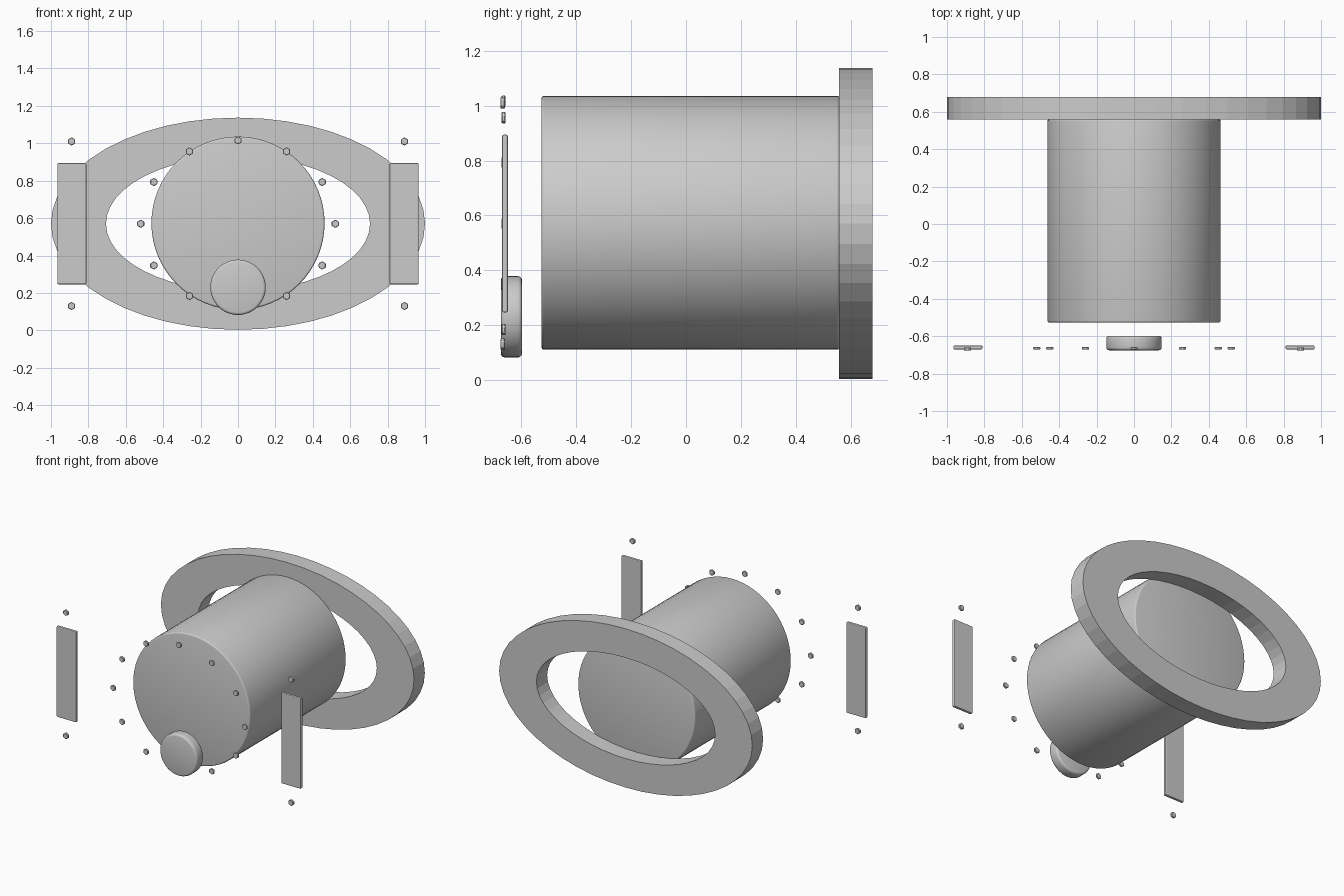
import bpy, bmesh, math

cube = bpy.data.objects.get("Cube")
if cube:
    bpy.data.objects.remove(cube, do_unlink=True)

CZ = 0.57  # height of the main axis

grey = bpy.data.materials.new("plain_grey")
grey.use_nodes = True
grey.diffuse_color = (0.6, 0.6, 0.6, 1)
grey.node_tree.nodes["Principled BSDF"].inputs["Base Color"].default_value = (0.6, 0.6, 0.6, 1)


def finish(obj, name, bevel=0, segments=1, smooth=False):
    obj.name = name
    obj.data.materials.append(grey)
    bpy.ops.object.transform_apply(location=False, rotation=True, scale=True)
    if bevel:
        mod = obj.modifiers.new("edge_bevel", 'BEVEL')
        mod.width = bevel
        mod.segments = segments
        mod.limit_method = 'ANGLE'
        mod.angle_limit = math.radians(50)
        bpy.ops.object.modifier_apply(modifier=mod.name)
    if smooth:
        bpy.ops.object.shade_smooth_by_angle(angle=math.radians(40))
    return obj


def disc(name, x, z, y0, y1, radius, sides, **kw):
    """Cylinder lying along y between y0 and y1."""
    bpy.ops.mesh.primitive_cylinder_add(
        vertices=sides, radius=radius, depth=y1 - y0,
        location=(x, (y0 + y1) / 2, z), rotation=(math.pi / 2, 0, 0))
    return finish(bpy.context.object, name, **kw)


# Main barrel and small round knob
disc("barrel", 0, 0.573, -0.527, 0.56, 0.463, 64, bevel=0.01, segments=3, smooth=True)
disc("knob", 0, 0.23, -0.675, -0.598, 0.148, 48, bevel=0.014, segments=3, smooth=True)

# Oval flange: faceted ring with a wide oval hole
SIDES = 48
bm = bmesh.new()
loops = []
for a, b, y in ((1, 0.567, 0.558), (1, 0.567, 0.68), (0.706, 0.36, 0.68), (0.706, 0.36, 0.558)):
    angles = [2 * math.pi * i / SIDES for i in range(SIDES)]
    loops.append([bm.verts.new((a * math.cos(t), y, CZ + b * math.sin(t))) for t in angles])
for k in range(4):
    p, q = loops[k], loops[(k + 1) % 4]
    for i in range(SIDES):
        j = (i + 1) % SIDES
        bm.faces.new((p[i], p[j], q[j], q[i]))
bmesh.ops.recalc_face_normals(bm, faces=bm.faces)
mesh = bpy.data.meshes.new("oval_flange")
bm.to_mesh(mesh)
bm.free()
mesh.materials.append(grey)
bpy.context.collection.objects.link(bpy.data.objects.new("oval_flange", mesh))

# Side plates, each with a bolt above and below
for side, s in (("left", 1), ("right", -1)):
    bpy.ops.mesh.primitive_cube_add(size=1, location=(s * 0.888, -0.66, CZ))
    bpy.context.object.scale = (0.155, 0.021, 0.648)
    finish(bpy.context.object, side + "_plate", bevel=0.006, segments=2)
    for end, e in (("upper", 1), ("lower", -1)):
        disc(f"{side}_{end}_bolt", s * 0.89, CZ + e * 0.44, -0.677, -0.66, 0.022, 6, bevel=0.003)

# Oval ring of small hexagonal bolts
for i in range(12):
    t = i * math.pi / 6
    disc(f"rim_bolt_{i + 1}", 0.52 * math.cos(t), CZ + 0.446 * math.sin(t),
         -0.672, -0.658, 0.022, 6, bevel=0.003)
